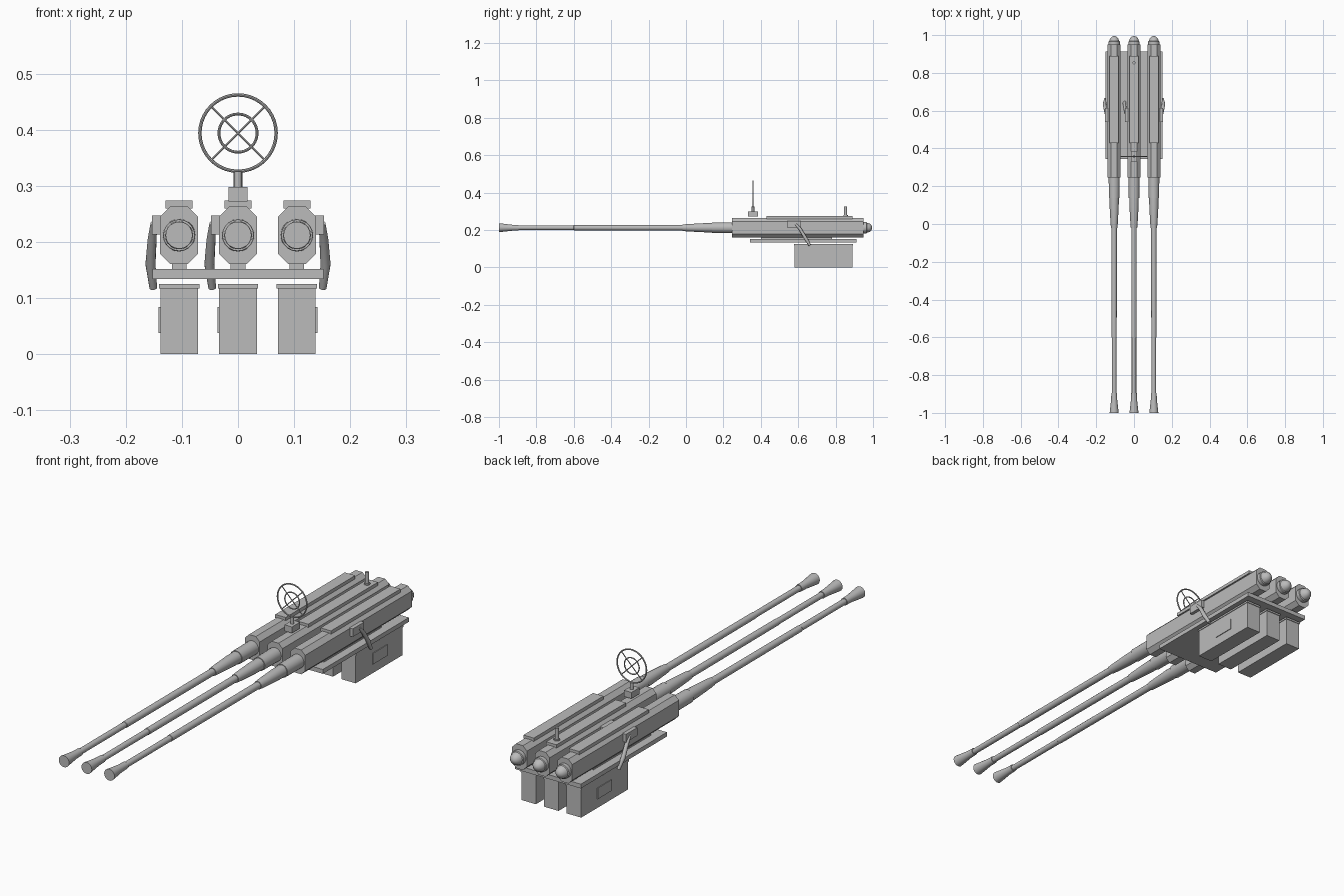
import bpy, bmesh, math
from mathutils import Vector

if "Cube" in bpy.data.objects:
    bpy.data.objects.remove(bpy.data.objects["Cube"], do_unlink=True)

GREY = (0.5, 0.5, 0.5, 1)
metal = bpy.data.materials.new("grey_metal")
metal.use_nodes = True
metal.diffuse_color = GREY
metal.node_tree.nodes["Principled BSDF"].inputs["Base Color"].default_value = GREY

AXIS_Z = 0.212      # height of the bore line
SPACING = 0.105     # distance between guns


def finish(name, bm, smooth=False):
    bmesh.ops.recalc_face_normals(bm, faces=bm.faces)
    mesh = bpy.data.meshes.new(name)
    bm.to_mesh(mesh)
    bm.free()
    obj = bpy.data.objects.new(name, mesh)
    bpy.context.collection.objects.link(obj)
    mesh.materials.append(metal)
    if smooth:
        bpy.ops.object.select_all(action='DESELECT')
        obj.select_set(True)
        bpy.context.view_layer.objects.active = obj
        bpy.ops.object.shade_smooth_by_angle(angle=math.radians(35))
    return obj


def box(name, x, y, z):
    """Box from three (low, high) ranges."""
    bm = bmesh.new()
    bmesh.ops.create_cube(bm, size=1)
    for v in bm.verts:
        v.co = [(r[0] + r[1]) / 2 + c * (r[1] - r[0]) for c, r in zip(v.co, (x, y, z))]
    return finish(name, bm)


def loft(bm, rings):
    """Skin a list of point rings and cap both ends."""
    loops = [[bm.verts.new(p) for p in ring] for ring in rings]
    n = len(loops[0])
    for a, b in zip(loops, loops[1:]):
        for i in range(n):
            j = (i + 1) % n
            bm.faces.new((a[i], a[j], b[j], b[i]))
    bm.faces.new(loops[0])
    bm.faces.new(loops[-1])


def lathe(name, x, profile, sides=20):
    """Turn (y, radius) pairs around the bore line."""
    bm = bmesh.new()
    angles = [math.tau * i / sides for i in range(sides)]
    loft(bm, [[(x + r * math.cos(a), y, AXIS_Z + r * math.sin(a)) for a in angles]
              for y, r in profile])
    return finish(name, bm, True)


def rod(name, points, radii, sides=12):
    """Round bar along a path."""
    pts = [Vector(p) for p in points]
    rings = []
    for i, p in enumerate(pts):
        d = (pts[min(i + 1, len(pts) - 1)] - pts[max(i - 1, 0)]).normalized()
        q = d.to_track_quat('Z', 'Y')
        rings.append([p + q @ Vector((radii[i] * math.cos(math.tau * k / sides),
                                      radii[i] * math.sin(math.tau * k / sides), 0))
                      for k in range(sides)])
    bm = bmesh.new()
    loft(bm, rings)
    return finish(name, bm, True)


def hoop(name, radius, tube, y, z):
    """Upright ring facing the front."""
    bpy.ops.mesh.primitive_torus_add(major_radius=radius, minor_radius=tube,
                                     major_segments=40, minor_segments=8,
                                     location=(0, y, z), rotation=(math.pi / 2, 0, 0))
    obj = bpy.context.object
    obj.name = name
    obj.data.materials.append(metal)
    bpy.ops.object.shade_smooth_by_angle(angle=math.radians(40))


def receiver(name, x):
    """Eight-sided body."""
    w, h, c = 0.034, 0.051, 0.018
    quarter = [(w, h - c), (w - c, h)]
    outline = (quarter + [(-a, b) for a, b in reversed(quarter)]
               + [(-a, -b) for a, b in quarter] + [(a, -b) for a, b in reversed(quarter)])
    bm = bmesh.new()
    loft(bm, [[(x + a, y, AXIS_Z + b) for a, b in outline] for y in (0.245, 0.95)])
    finish(name, bm)


def gun(tag, x, side):
    receiver(tag + "_receiver", x)
    box(tag + "_top_rail", (x - 0.024, x + 0.024), (0.43, 0.89), (0.26, 0.274))
    box(tag + "_mount", (x - 0.013, x + 0.013), (0.4, 0.78), (0.15, 0.165))

    # barrel parts
    lathe(tag + "_jacket", x, [(0.25, 0.029), (0.138, 0.028)])
    lathe(tag + "_sleeve", x, [(0.14, 0.025), (0.09, 0.024), (0, 0.019), (-0.02, 0.017)])
    lathe(tag + "_barrel", x, [(0, 0.0145), (-0.6, 0.0135), (-0.602, 0.012), (-0.92, 0.012)])
    lathe(tag + "_muzzle", x, [(-0.895, 0.015), (-0.93, 0.016), (-1, 0.024)])

    # rear cap
    lathe(tag + "_rear_cap", x, [(0.945, 0.03), (0.966, 0.03), (0.968, 0.026),
                                 (0.982, 0.022), (0.991, 0.013), (0.995, 0.004)])

    # cocking handle on the outer side
    edges = sorted((x + side * 0.03, x + side * 0.048))
    box(tag + "_handle_block", edges, (0.54, 0.615), (0.213, 0.247))
    rod(tag + "_handle",
        [(x + side * 0.045, 0.585, 0.233), (x + side * 0.048, 0.61, 0.205),
         (x + side * 0.051, 0.637, 0.16), (x + side * 0.046, 0.662, 0.118)],
        [0.006, 0.008, 0.009, 0.007])

    # ammunition box with lid and raised side plate
    box(tag + "_ammo_box", (x - 0.0335, x + 0.0335), (0.58, 0.89), (0, 0.12))
    box(tag + "_ammo_lid", (x - 0.036, x + 0.036), (0.577, 0.893), (0.117, 0.125))
    plate = sorted((x + side * 0.033, x + side * 0.0365))
    box(tag + "_ammo_plate", plate, (0.69, 0.785), (0.038, 0.084))


for tag, x, side in (("right", -SPACING, -1), ("middle", 0, -1), ("left", SPACING, 1)):
    gun(tag, x, side)

# shared platform
box("platform", (-0.152, 0.152), (0.343, 0.912), (0.134, 0.152))

# front ring sight
SIGHT_Y, SIGHT_Z = 0.358, 0.394
box("sight_base", (-0.017, 0.017), (0.332, 0.385), (0.272, 0.298))
rod("sight_post", [(0, SIGHT_Y, 0.295), (0, SIGHT_Y, 0.326)], [0.007, 0.007])
hoop("sight_outer_ring", 0.068, 0.003, SIGHT_Y, SIGHT_Z)
hoop("sight_inner_ring", 0.034, 0.0025, SIGHT_Y, SIGHT_Z)
for i in (1, -1):
    d = 0.068 * math.sqrt(0.5)
    rod("sight_spoke", [(-d, SIGHT_Y, SIGHT_Z - i * d), (d, SIGHT_Y, SIGHT_Z + i * d)],
        [0.002, 0.002], 8)

# rear sight
rod("rear_sight_foot", [(0, 0.853, 0.272), (0, 0.853, 0.279)], [0.012, 0.012])
rod("rear_sight_post", [(0, 0.853, 0.275), (0, 0.853, 0.325)], [0.008, 0.008])
